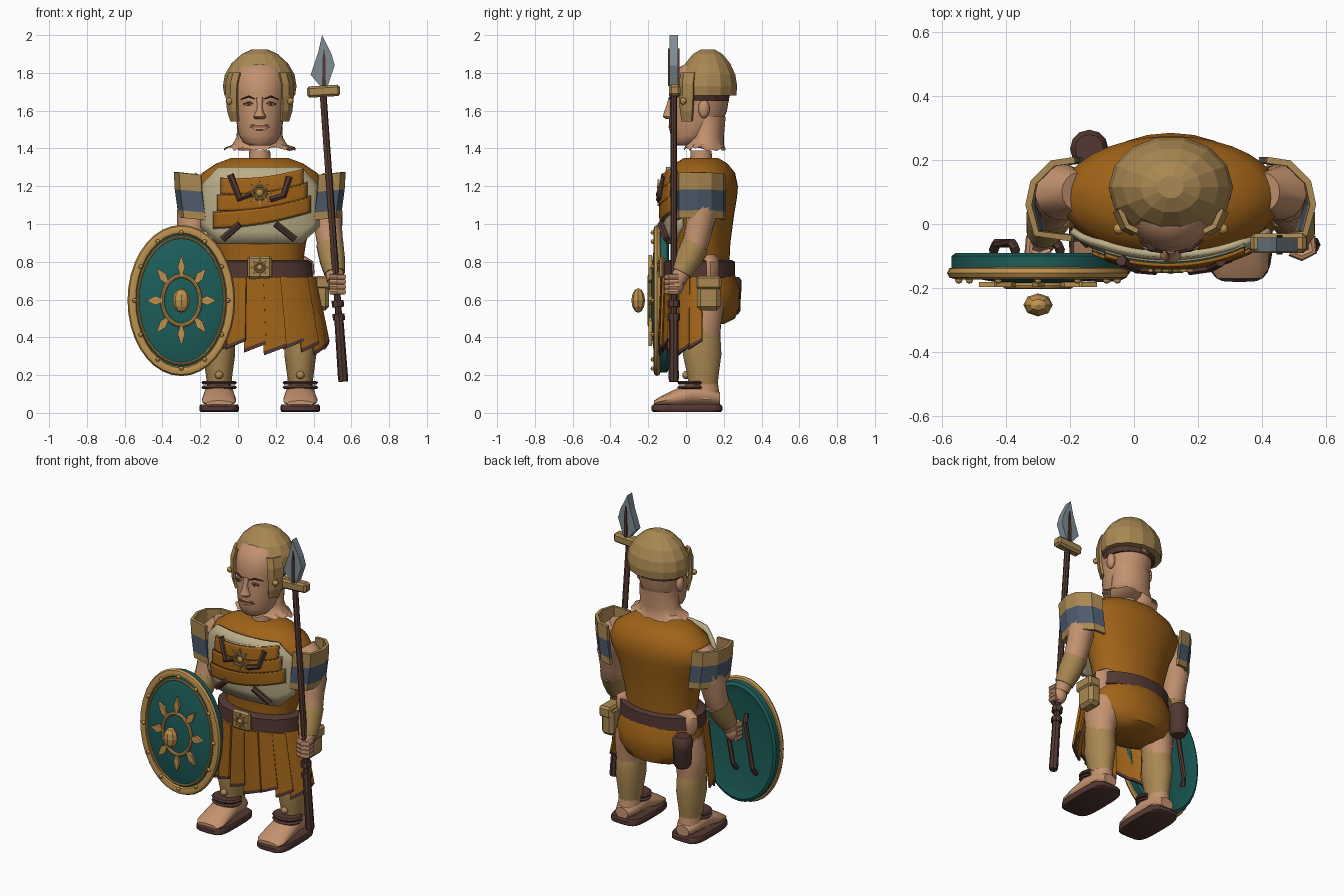
import bpy, bmesh, math, random
from mathutils import Vector, Matrix

random.seed(4)
cube = bpy.data.objects.get("Cube")
if cube:
    bpy.data.objects.remove(cube)

CX = .115          # body centre line
SIDES = (("left", 1), ("right", -1))
PALETTE = {"skin": "C4926F", "orange": "A06318", "tan": "A98852", "gold": "BF934F", "cream": "BBAE88",
           "brown": "533832", "teal": "1C5E5A", "blue": "4E5B6C", "steel": "7F8C92", "lip": "A56D58"}


def linear(c):
    c /= 255
    return c / 12.92 if c < .04 else ((c + .055) / 1.055) ** 2.4


MATS = {}
for name, code in PALETTE.items():
    m = bpy.data.materials.new(name)
    m.use_nodes = True
    col = [linear(c) for c in bytes.fromhex(code)] + [1]
    m.diffuse_color = col
    bsdf = m.node_tree.nodes["Principled BSDF"]
    bsdf.inputs["Base Color"].default_value = col
    bsdf.inputs["Roughness"].default_value = .8
    MATS[name] = m
smooth_parts = []


def finish(name, bm, mats, smooth=True, thick=0):
    bmesh.ops.recalc_face_normals(bm, faces=bm.faces[:])
    me = bpy.data.meshes.new(name)
    bm.to_mesh(me)
    bm.free()
    ob = bpy.data.objects.new(name, me)
    bpy.context.collection.objects.link(ob)
    for m in mats:
        me.materials.append(MATS[m])
    if thick:
        mod = ob.modifiers.new("thickness", "SOLIDIFY")
        mod.thickness, mod.offset = thick, 0
    if smooth:
        smooth_parts.append(ob)
    return ob


def grid(name, rows, mats, closed=True, smooth=True, thick=0, cap=True):
    """Skin rows of points; mats is one colour or one per band."""
    bands = [mats] * (len(rows) - 1) if isinstance(mats, str) else mats
    slots = list(dict.fromkeys(bands))
    bm = bmesh.new()
    vs = [[bm.verts.new(p) for p in r] for r in rows]
    n = len(rows[0])
    for i, band in enumerate(bands):
        for j in range(n if closed else n - 1):
            k = (j + 1) % n
            f = bm.faces.new((vs[i][j], vs[i][k], vs[i + 1][k], vs[i + 1][j]))
            f.material_index = slots.index(band)
    if closed and cap:
        bm.faces.new(vs[0])
        bm.faces.new(vs[-1]).material_index = slots.index(bands[-1])
    return finish(name, bm, slots, smooth, thick)


def ellipse(t, a, b, ra, rb, axis="z", n=24, power=1):
    """Ring at t along axis, centred on a, b."""
    pts = []
    for i in range(n):
        c, s = math.cos(math.tau * i / n), math.sin(math.tau * i / n)
        u = a + ra * math.copysign(abs(c) ** power, c)
        v = b + rb * math.copysign(abs(s) ** power, s)
        pts.append(Vector((u, v, t) if axis == "z" else (u, t, v)))
    return pts


def loft(name, rings, mat, axis="z", n=24, power=1, **kw):
    return grid(name, [ellipse(*r, axis, n, power) for r in rings], mat, **kw)


def body(name, rings, mat, **kw):
    """Loft on the centre line from (z, y, rx, ry)."""
    return loft(name, [(z, CX, y, rx, ry) for z, y, rx, ry in rings], mat, **kw)


def tube(name, pts, radii, mat, n=10, **kw):
    pts = [Vector(p) for p in pts]
    radii = radii if isinstance(radii, (list, tuple)) else [radii] * len(pts)
    rows = []
    for i, p in enumerate(pts):
        d = pts[min(i + 1, len(pts) - 1)] - pts[max(i - 1, 0)]
        q = d.to_track_quat("Z", "Y")
        rows.append([p + q @ v for v in ellipse(0, 0, 0, radii[i], radii[i], n=n)])
    return grid(name, rows, mat, **kw)


def ball(name, at, size, mat, u=12, v=8, smooth=True):
    bm = bmesh.new()
    bmesh.ops.create_uvsphere(bm, u_segments=u, v_segments=v, radius=1)
    bmesh.ops.transform(bm, verts=bm.verts[:], matrix=Matrix.Translation(at) @ Matrix.Diagonal((*size, 1)))
    return finish(name, bm, [mat], smooth)


def box(name, at, size, mat, tilt=0, bevel=.012):
    bm = bmesh.new()
    mx = Matrix.Translation(at) @ Matrix.Rotation(tilt, 4, "Y") @ Matrix.Diagonal((*size, 1))
    bmesh.ops.create_cube(bm, size=1, matrix=mx)
    bmesh.ops.bevel(bm, geom=bm.edges[:], offset=bevel, segments=1, affect="EDGES")
    return finish(name, bm, [mat], False)


def prism(name, outline, y, depth, mat):
    return grid(name, [[(x, yy, z) for x, z in outline] for yy in (y, y + depth)], mat, smooth=False)


def hoop(name, x, y, z, rx, rz, r, mat, deep=1):
    """Elliptical ring facing the front."""
    rows = []
    for k in range(9):
        a = math.tau * k / 8
        o = r * math.cos(a)
        rows.append(ellipse(y + deep * r * math.sin(a), x, z, rx + o, rz + o, "y", 36))
    return grid(name, rows, mat, cap=False)


def sun(name, x, y, z, rx, rz, reach, r, mat, count=8):
    """Ring with pointed rays."""
    hoop(name + "_ring", x, y, z, rx, rz, r, mat)
    for i in range(count):
        a = math.tau * i / count
        mid = 1 + .45 * (reach - 1)
        spots = ((1, .05), (mid, .14), (reach, 0), (mid, -.14), (1, -.05))
        prism(f"{name}_ray_{i}", [(x + rx * f * math.cos(a + w), z + rz * f * math.sin(a + w)) for f, w in spots],
              y - r / 2, r * 1.5, mat)


# Torso, waist and hips
body("tunic", [(.8, .08, .23, .15), (.9, .08, .245, .155), (1.05, .08, .285, .175), (1.14, .085, .33, .185),
               (1.2, .085, .345, .19), (1.27, .08, .305, .18), (1.32, .08, .23, .14), (1.35, .08, .15, .09)],
     "orange", n=32)
body("waist", [(.66, .12, .25, .08), (.74, .13, .29, .07), (.8, .13, .285, .07), (.85, .12, .21, .06)], "skin")
body("belt", [(.71, .07, .26, .17), (.72, .07, .28, .19), (.8, .07, .275, .19), (.81, .07, .25, .17)], "brown", n=32)
body("trunks", [(.47, .1, .15, .1), (.5, .1, .22, .16), (.56, .095, .265, .187), (.65, .095, .278, .19),
                (.73, .09, .25, .17)], "orange")
box("buckle", (CX, -.125, .77), (.13, .03, .12), "tan")
sun("buckle_sun", CX, -.145, .77, .025, .025, 2.1, .006, "gold")
ball("buckle_stud", (CX, -.145, .77), (.015, .01, .015), "gold")


# Breastplate with slanted bands
def chest_y(x, z):
    d = min(1, abs(x - CX) / .35)
    return .055 - .17 * math.sqrt(1 - d * d) + .5 * (z - 1.1) ** 2


def chest_patch(name, x0, x1, low, high, lift, mat, thick):
    rows = []
    for i in range(7):
        row = []
        for j in range(21):
            u = j / 20
            x, z = x0 + (x1 - x0) * u, low(u) + (high(u) - low(u)) * i / 6
            row.append((x, chest_y(x, z) - lift, z))
        rows.append(row)
    grid(name, rows, mat, closed=False, thick=thick)


def edge(u):
    return max(0, abs(u - .5) - .35) / .15


chest_patch("breastplate", -.195, .425, lambda u: .895 + .09 * edge(u), lambda u: 1.3 - .1 * edge(u), 0, "cream", .02)
for i in range(3):
    def centre(u):
        return 1.2 - .09 * i + (.05 + .018 * i) * u - .018 * math.sin(math.pi * u)
    for part, mat, grow, lift in (("trim", "cream", .046, .01), ("liner", "teal", .041, .017), ("band", "orange", .042, .024)):
        chest_patch(f"chest_{part}_{i}", -.09 - .02 * i, .345 + .02 * i,
                    lambda u: centre(u) - grow, lambda u: centre(u) + grow, lift, mat, .01)
for i, path in enumerate((((-.04, 1.26), (.01, 1.13), (.07, 1.16)), ((.27, 1.25), (.24, 1.15), (.17, 1.13)),
                          ((.01, 1), (-.08, .92)), ((.2, 1), (.3, .92)))):
    tube(f"chest_strap_{i}", [(x, chest_y(x, z) - .03, z) for x, z in path], .018, "brown", n=6, smooth=False)
sun("chest_sun", CX, -.147, 1.165, .035, .035, 2, .007, "tan")
ball("chest_sun_core", (CX, -.144, 1.165), (.02, .012, .02), "tan")

# Skirt strips with dark hems
for i in range(10):
    a0 = math.radians(-88 + 18 * i)
    rows = []
    for t in (0, .5, .95, 1):
        row = []
        for k in range(4):
            a = a0 + math.radians(20) * k / 3
            out = .008 * (i % 2) + .012 * k / 3
            row.append((CX + .01 * t + (.275 + .06 * t + out) * math.sin(a),
                        .07 - (.185 + .015 * t + out) * math.cos(a), .72 - t * (.385 - .015 * k + .015 * (i % 3))))
        rows.append(row)
    grid(f"skirt_strip_{i}", rows, ["orange", "orange", "brown"], closed=False, smooth=False, thick=.012)

# Pouches
box("hip_pouch", (.44, .12, .63), (.085, .125, .175), "tan", bevel=.02)
box("hip_pouch_flap", (.45, .12, .69), (.085, .135, .07), "tan")
loft("back_pouch", [(z, -.14, .235, r, r) for z, r in ((.52, .04), (.54, .053), (.64, .056), (.65, .06), (.7, .06),
                                                      (.72, .045))], "brown", n=12)

# Legs, greaves and sandals
for side, s in SIDES:
    x = CX + s * .215
    loft(side + "_thigh", [(.38, x, .09, .075, .09), (.46, x, .09, .085, .095), (.55, x - s * .02, .09, .11, .11),
                           (.66, x - s * .05, .09, .11, .12)], "skin")
    loft(side + "_greave", [(.15, x, .09, .065, .08), (.2, x, .09, .07, .085), (.31, x, .085, .085, .105),
                            (.4, x, .085, .082, .1), (.45, x, .08, .085, .09)], "tan", n=14)
    ball(side + "_greave_stud", (x, 0, .2), (.022, .02, .022), "tan")
    loft(side + "_ankle", [(.07, x, .1, .07, .08), (.19, x, .09, .06, .075)], "skin")
    loft(side + "_sole", [(z, x, .005, .104 * g, .187 * g) for z, g in ((.005, .95), (.012, 1), (.035, 1), (.045, .95))],
         "brown", power=.5)
    loft(side + "_foot", [(.18, x, .075, .045, .035), (.13, x, .09, .07, .05), (.03, x, .1, .08, .065),
                          (-.07, x, .075, .09, .045), (-.14, x, .06, .09, .025), (-.17, x, .05, .07, .015)],
         "skin", axis="y", n=14)
    for z in (.135, .16):
        loft(f"{side}_ankle_strap_{z}", [(z - .009, x, .03, .085, .07), (z, x, .03, .095, .078), (z + .009, x, .03, .085, .07)],
             "brown", n=14)

# Arms, bracers and shoulder guards
for side, s in SIDES:
    def at(dx, y, z):
        return (CX + s * dx, y, z)
    tube(side + "_arm", [at(.29, .1, 1.24), at(.34, .1, 1.16), at(.36, .085, 1.05), at(.365, .065, .96),
                         at(.375, .045, .88), at(.395, -.02, .75), at(.4, -.045, .7)],
         [.06, .09, .08, .072, .068, .05, .045], "skin", n=16)
    tube(side + "_bracer", [at(.372, .05, .89), at(.385, .01, .81), at(.397, -.025, .74)], [.075, .07, .057], "tan", n=10)
    ball(side + "_hand", at(.405, -.055, .68), (.045, .045, .06), "skin")
    for k in range(4):
        z = .72 - .026 * k
        tube(f"{side}_finger_{k}", [at(.437, -.04, z), at(.443, -.085, z), at(.41, -.1, z), at(.375, -.085, z)],
             .016, "skin", n=8)
    rows = []
    for z, shrink in ((1.03, .025), (1.07, .02), (1.18, .005), (1.27, 0)):
        rows.append([at(dx - shrink, y, z + .1 * (dx - .4)) for dx, y in (
            (.3, .2), (.37, .19), (.43, .13), (.445, .06), (.42, -.03), (.31, -.045))])
    grid(side + "_shoulder_guard", rows, ["tan", "blue", "tan"], closed=False, smooth=False, thick=.02)

# Head, neck and face
rows = [ellipse(z, CX, y, rx, ry, n=40) for z, y, rx, ry in ((1.4, .1, .19, .11), (1.42, .1, .145, .1),
                                                           (1.46, .105, .122, .095), (1.57, .11, .12, .1))]
for p in rows[0]:
    p.z += random.uniform(-.015, .01)
grid("neck", rows, "skin", cap=False)
body("neck_stump", [(1.32, .08, .06, .06), (1.39, .08, .055, .055)], "skin")
body("head", [(1.415, -.015, .05, .04), (1.43, .005, .085, .075), (1.47, .03, .11, .112), (1.53, .05, .122, .14),
              (1.6, .065, .135, .152), (1.65, .07, .14, .155), (1.7, .075, .145, .162), (1.77, .075, .142, .15),
              (1.83, .075, .115, .11), (1.86, .08, .06, .06)], "skin", n=32)
body("nose", [(1.555, -.085, .025, .02), (1.568, -.09, .034, .033), (1.59, -.085, .022, .032),
              (1.62, -.08, .014, .026), (1.67, -.075, .02, .016)], "skin", n=16)
body("upper_lip", [(1.515, -.076, .045, .012), (1.522, -.076, .05, .016), (1.533, -.076, .03, .012)], "skin", n=16)
body("mouth", [(1.509, -.076, .055, .017), (1.515, -.076, .052, .017)], "lip", n=16)
body("lower_lip", [(1.49, -.07, .03, .01), (1.5, -.074, .04, .016), (1.509, -.074, .045, .014)], "skin", n=16)
ball("chin", (CX, -.045, 1.445), (.045, .025, .027), "skin")
for side, s in SIDES:
    x = CX + s * .058
    ball(side + "_eye", (x, -.071, 1.635), (.024, .012, .008), "cream")
    ball(side + "_pupil", (x, -.08, 1.635), (.008, .005, .008), "brown", 8, 6)
    tube(side + "_eyelid", [(x - .028, -.073, 1.635), (x, -.083, 1.646), (x + .028, -.073, 1.635)], .005, "lip", n=6)
    tube(side + "_brow", [(CX + s * .025, -.088, 1.662), (CX + s * .06, -.081, 1.675), (CX + s * .1, -.05, 1.66)],
         [.004, .006, .003], "brown", n=6)
    ball(side + "_ear", (CX + s * .14, .095, 1.61), (.022, .03, .05), "skin")

# Helmet
body("helmet", [(1.68, .115, .187, .155), (1.73, .115, .195, .16), (1.79, .115, .185, .15), (1.85, .115, .15, .122),
                (1.9, .115, .095, .08), (1.925, .115, .04, .035)], "tan", n=14, smooth=False)
body("helmet_lining", [(1.65, .09, .15, .14), (1.69, .09, .165, .145)], "brown", n=14, smooth=False)
for side, s in SIDES:
    rows = [[(CX + s * (dx - tuck), y + tuck / 2, z) for dx, y in ((.118 + lean, -.03), (.15, -.014), (.174, .04 - lean))]
            for z, tuck, lean in ((1.545, .025, .02), (1.6, .008, .008), (1.68, 0, 0), (1.74, 0, 0), (1.8, .015, 0))]
    grid(side + "_cheek_guard", rows, "tan", closed=False, smooth=False, thick=.016)
    ball(side + "_cheek_stud", (CX + s * .162, -.015, 1.65), (.018, .018, .018), "gold", 8, 6)

# Shield
SX, SZ = -.3, .595
loft("shield_board", [(y, SX, SZ, .285 * f, .4 * f) for y, f in (
    (-.1, .8), (-.09, .9), (-.1, .95), (-.145, .95), (-.165, .8), (-.18, .5), (-.19, .15))], "teal", axis="y", n=36)
hoop("shield_rim", SX, -.153, SZ, .26, .375, .025, "gold", .8)
hoop("shield_inner_line", SX, -.165, SZ, .23, .335, .007, "gold")
sun("shield_sun", SX, -.192, SZ, .1, .13, 1.85, .011, "gold")
ball("shield_boss", (SX, -.253, SZ), (.046, .036, .065), "gold", 8, 6, False)
for i, p in enumerate(ellipse(-.175, SX, SZ, .248, .36, "y", 12)):
    ball(f"shield_rivet_{i}", p, (.012, .012, .012), "gold", 8, 6)
for i, x in enumerate((-.37, -.23)):
    tube(f"shield_grip_{i}", [(x, -.085, .8), (x - .01, -.06, .76), (x - .06, -.06, .47), (x - .07, -.085, .43)],
         .015, "brown", n=6)


# Spear
def on_shaft(z):
    return (.557 - .07 * (z - .17), -.065, z)


tube("spear_shaft", [on_shaft(.4), on_shaft(1.72), (.45, -.065, 1.8)], [.018, .018, .016], "brown", n=8)
tube("spear_butt", [on_shaft(z) for z in (.165, .18, .5)], [.024, .027, .024], "brown", n=8)
for z in (.49, .56, .63):
    tube(f"spear_collar_{z}", [on_shaft(z), on_shaft(z + .035)], .032, "brown", n=8, smooth=False)
box("spear_guard", (.453, -.06, 1.703), (.175, .06, .06), "tan", tilt=-.06)
prism("spear_blade", [(.445, 2), (.425, 1.91), (.385, 1.79), (.435, 1.73), (.475, 1.73), (.512, 1.84), (.495, 1.9)],
      -.088, .046, "steel")
prism("spear_blade_rib", [(.445, 1.73), (.465, 1.73), (.463, 1.88), (.455, 1.93), (.448, 1.88)], -.095, .06, "brown")

# Smooth shading with sharp edges kept
bpy.ops.object.select_all(action="DESELECT")
for ob in smooth_parts:
    ob.select_set(True)
bpy.context.view_layer.objects.active = smooth_parts[0]
bpy.ops.object.shade_smooth_by_angle(angle=math.radians(40))
